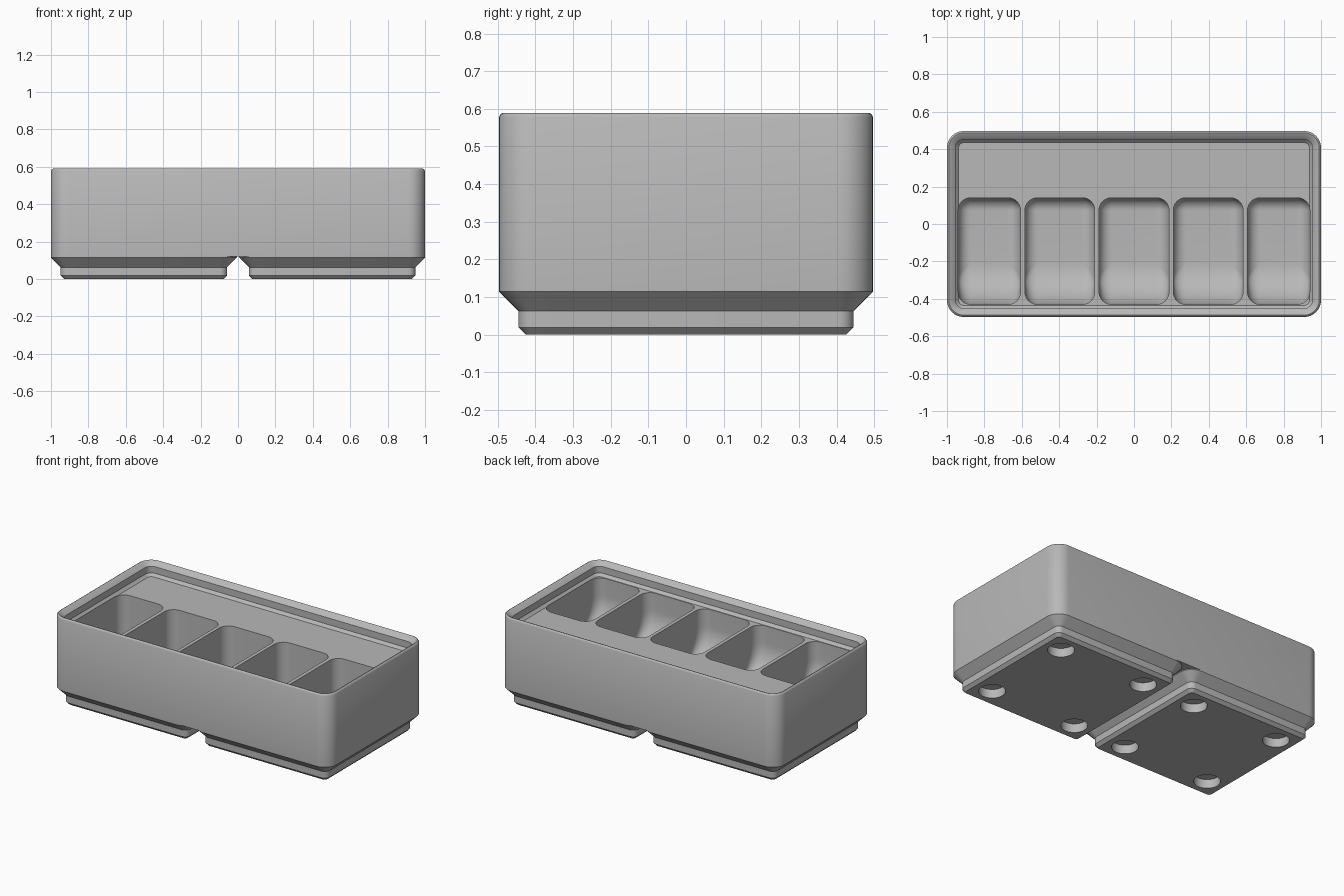
import bpy, bmesh
from math import sin, cos, pi, sqrt

default = bpy.data.objects.get("Cube")
if default:
    bpy.data.objects.remove(default)

grey = bpy.data.materials.new("plain grey")
grey.use_nodes = True
COLOUR = (0.48, 0.48, 0.48, 1)
grey.diffuse_color = COLOUR
grey.node_tree.nodes["Principled BSDF"].inputs["Base Color"].default_value = COLOUR


def rounded_rect(x0, x1, y0, y1, r, z, seg=8):
    """Counter-clockwise outline with round corners."""
    corners = [(x1 - r, y1 - r), (x0 + r, y1 - r), (x0 + r, y0 + r), (x1 - r, y0 + r)]
    return [(cx + r * cos((q + i / seg) * pi / 2), cy + r * sin((q + i / seg) * pi / 2), z)
            for q, (cx, cy) in enumerate(corners) for i in range(seg + 1)]


def loft(name, rings):
    """Skin a stack of outlines and cap both ends."""
    bm = bmesh.new()
    loops = [[bm.verts.new(p) for p in ring] for ring in rings]
    n = len(loops[0])
    for a, b in zip(loops, loops[1:]):
        for i in range(n):
            j = (i + 1) % n
            bm.faces.new((a[i], a[j], b[j], b[i]))
    bm.faces.new(loops[0][::-1])
    bm.faces.new(loops[-1])
    bmesh.ops.recalc_face_normals(bm, faces=bm.faces)
    mesh = bpy.data.meshes.new(name)
    bm.to_mesh(mesh)
    bm.free()
    mesh.materials.append(grey)
    obj = bpy.data.objects.new(name, mesh)
    bpy.context.collection.objects.link(obj)
    return obj


def inset_block(name, cx, half_x, half_y, radius, profile):
    """Rounded block whose outline is inset along an (inset, z) profile."""
    return loft(name, [rounded_rect(cx - half_x + d, cx + half_x - d, -half_y + d, half_y - d,
                                    max(radius - d, 0.015), z) for d, z in profile])


def activate(obj):
    bpy.ops.object.select_all(action='DESELECT')
    obj.select_set(True)
    bpy.context.view_layer.objects.active = obj


def cut(obj, cutters):
    activate(obj)
    for c in cutters:
        c.hide_render = True
        mod = obj.modifiers.new("cut", 'BOOLEAN')
        mod.operation = 'DIFFERENCE'
        mod.solver = 'EXACT'
        mod.object = c
        bpy.ops.object.modifier_apply(modifier=mod.name)
        bpy.data.objects.remove(c)


def soften(obj):
    activate(obj)
    bpy.ops.object.shade_smooth_by_angle(angle=0.68)


def fillet(h, r):
    """Inset of a concave fillet of radius r at height h above the floor."""
    return r - sqrt(r * r - (r - h) ** 2) if h < r else 0


# Pocket: rounded floor edges and a large scoop at the front
FLOOR, DECK, EDGE, SCOOP = 0.168, 0.503, 0.067, 0.22


def pocket(x0, x1):
    y0, y1 = -0.43, 0.14
    heights = [SCOOP * (1 - cos(i * pi / 32)) for i in range(17)] + [DECK - FLOOR + 0.02]
    rings = []
    for h in heights:
        s = fillet(h, EDGE)
        rings.append(rounded_rect(x0 + s, x1 - s, y0 + fillet(h, SCOOP), y1 - s,
                                  max(EDGE - s, 0.01), FLOOR + h))
    return loft("pocket_cutter", rings)


# Body with a stepped stacking lip around the deck
body = inset_block("bin_body", 0, 1.0, 0.497, 0.09, [
    (0, 0.12), (0, 0.578), (0.004, 0.586), (0.01, 0.5895), (0.018, 0.587),
    (0.0455, 0.563), (0.0455, 0.52), (0.062, DECK)])
spans = [(-0.94, -0.607), (-0.583, -0.21), (-0.187, 0.187), (0.21, 0.583), (0.607, 0.94)]
cut(body, [pocket(a, b) for a, b in spans])
soften(body)

# Two stepped feet, each with four round recesses underneath
for side, cx in (("right", -0.503), ("left", 0.503)):
    foot = inset_block(side + "_foot", cx, 0.497, 0.497, 0.09, [
        (0.071, 0), (0.052, 0.019), (0.052, 0.0625), (0, 0.1145), (0, 0.121)])
    holes = []
    for sx in (-1, 1):
        for sy in (-1, 1):
            bpy.ops.mesh.primitive_cylinder_add(vertices=40, radius=0.078, depth=0.115,
                                                location=(cx + sx * 0.311, sy * 0.311, 0))
            hole = bpy.context.object
            hole.data.materials.append(grey)
            holes.append(hole)
    cut(foot, holes)
    soften(foot)
